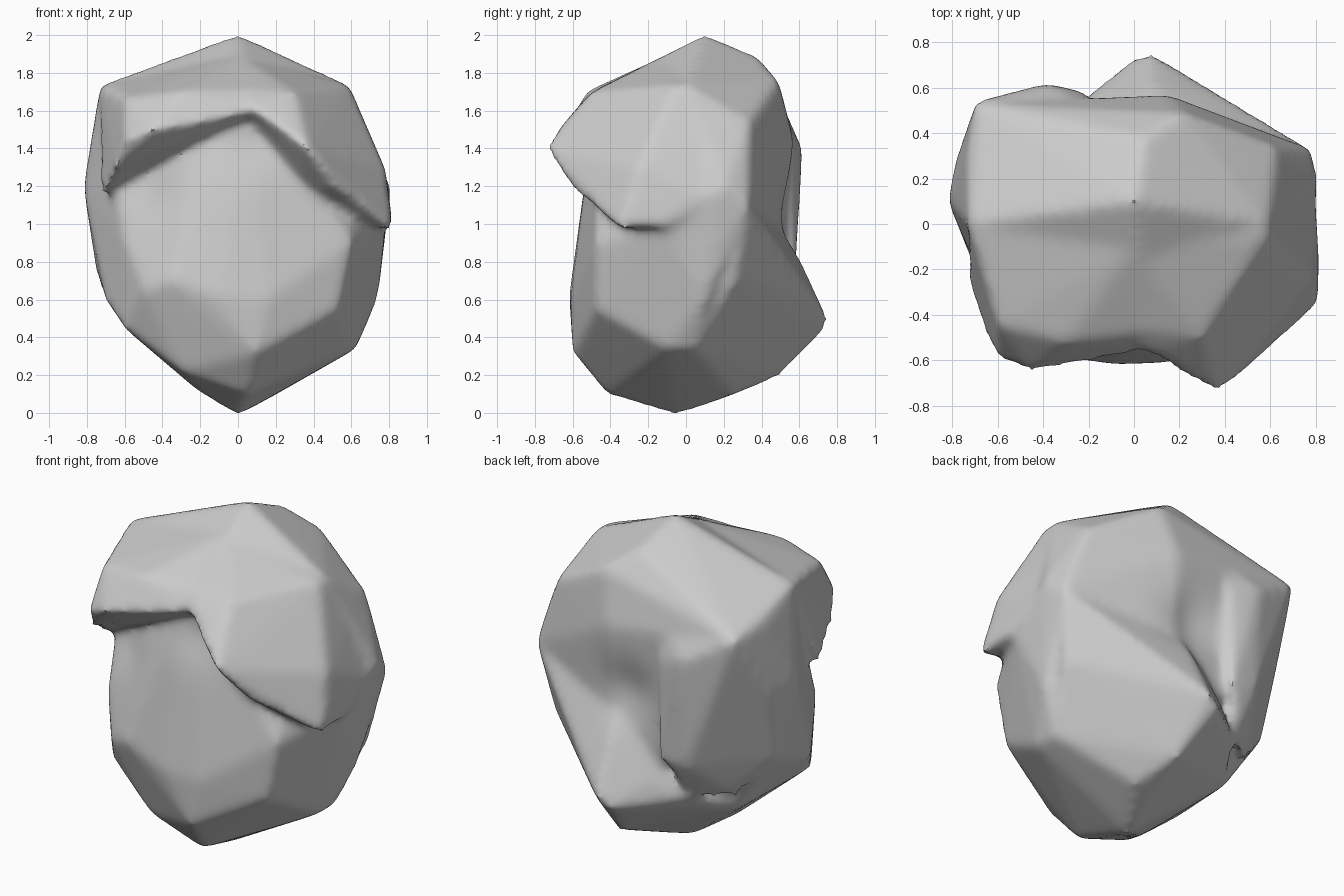
import bpy
import bmesh
import math
from mathutils import Vector

default_cube = bpy.data.objects.get("Cube")
if default_cube:
    bpy.data.objects.remove(default_cube, do_unlink=True)


def add_hull(bm, points):
    """Add one angular stone mass as the convex hull of its corner points."""
    corners = [bm.verts.new(p) for p in points]
    result = bmesh.ops.convex_hull(bm, input=corners, use_existing_faces=False)
    buried = {g for key in ("geom_interior", "geom_unused")
              for g in result[key] if isinstance(g, bmesh.types.BMVert)}
    loose = [v for v in buried if v.is_valid and not v.link_faces]
    bmesh.ops.delete(bm, geom=loose, context="VERTS")


# Main body: pointed top and bottom, bulging lower front, flat back
body = [
    (0, .1, 2.01), (.05, .38, 1.89), (.22, .49, 1.76), (.59, 0, 1.74),
    (.63, .34, 1.54), (.81, .2, 1.2), (.78, .33, 1.1), (.78, -.1, 1),
    (.74, .1, .6), (.62, .05, .34), (.62, -.1, .34), (.6, -.48, .9),
    (-.73, 0, 1.74), (-.7, .53, 1.58), (-.74, .3, 1.6), (-.82, .1, 1.2),
    (-.78, .3, 1.2), (-.75, .2, .75), (-.7, -.2, .6), (-.6, -.35, .45),
    (-.5, .2, .38), (.15, .57, 1.45), (.1, .5, .2), (.2, .25, .1),
    (0, -.05, -.01), (-.1, -.62, .62), (.15, -.61, .6), (-.35, -.58, .7),
    (.53, -.48, .55), (-.1, -.51, 1), (.3, -.5, 1), (-.6, -.4, .9),
    (-.5, -.51, .65), (.1, -.6, .32), (.05, -.42, .1), (-.3, -.42, .22),
    (-.25, -.46, 1.35), (0, -.1, 1.9), (.05, -.47, 1.72), (-.2, -.2, .11),
]

# Overhanging brow on the model's right
right_brow = [
    (-.45, -.65, 1.5), (-.6, -.59, 1.44), (-.25, -.58, 1.6), (-.65, -.5, 1.3),
    (-.73, -.25, 1.15), (-.73, 0, 1.74), (-.6, -.45, 1.67), (-.3, -.52, 1.71),
    (.1, -.56, 1.6), (.1, -.47, 1.71), (0, -.1, 1.9), (-.1, 0, 1.4),
]

# Larger overhanging brow on the model's left, with a slanting lower lip
left_brow = [
    (.37, -.75, 1.4), (.25, -.68, 1.5), (.05, -.57, 1.63), (.5, -.62, 1.21),
    (.82, -.35, .97), (.82, -.1, .98), (.8, .1, 1.15), (.65, .25, 1.54),
    (.59, -.05, 1.74), (.3, -.5, 1.7), (.05, -.47, 1.72), (.78, -.25, 1.3),
    (.2, -.1, 1.1), (.35, -.35, 1.1), (0, -.1, 1.9),
]

# Shoulder at the upper back, running down as a broad ridge
back_shoulder = [
    (-.7, .54, 1.58), (-.39, .62, 1.4), (-.22, .58, 1.35), (-.22, .58, .75),
    (-.4, .57, .75), (-.35, .45, .5), (-.55, .3, .5), (-.78, .3, 1.2),
    (-.75, .2, .75), (-.2, .52, 1.55), (-.3, 0, 1.3),
]

# Spur at the lower back
back_spur = [
    (.08, .755, .5), (0, .735, .44), (.1, .61, .72), (.1, .5, .2),
    (.62, .05, .34), (.78, .33, 1.1), (.72, .25, .7), (-.35, .45, .5),
    (-.15, .57, .6), (.1, .5, 1.05), (-.5, .2, .38), (0, 0, .5),
]

bm = bmesh.new()
for mass in (body, right_brow, left_brow, back_shoulder, back_spur):
    add_hull(bm, mass)
bmesh.ops.recalc_face_normals(bm, faces=bm.faces)
mesh = bpy.data.meshes.new("rock_masses")
bm.to_mesh(mesh)
bm.free()
rock = bpy.data.objects.new("rock", mesh)
bpy.context.collection.objects.link(rock)

# Fuse the masses into one weathered surface
fuse = rock.modifiers.new("fuse", "REMESH")
fuse.mode = "VOXEL"
fuse.voxel_size = 0.025
weather = rock.modifiers.new("weather", "SMOOTH")
weather.factor = 0.5
weather.iterations = 12
bpy.context.view_layer.update()
evaluated = rock.evaluated_get(bpy.context.evaluated_depsgraph_get())
surface = bpy.data.meshes.new_from_object(evaluated)
rock.modifiers.clear()
rock.data = surface
bpy.data.meshes.remove(mesh)

# Worn hollows: centre, radius, push
hollows = [
    ((.03, .55, 1.08), .18, (0, -.05, 0)),
    ((-.52, -.48, 1.2), .14, (0, .04, 0)),
    ((.05, -.47, 1.42), .15, (0, .04, .02)),
]
for vert in surface.vertices:
    start = vert.co.copy()
    for centre, radius, push in hollows:
        distance = (start - Vector(centre)).length / radius
        vert.co += Vector(push) * math.exp(-distance * distance)

# Stand the rock on the ground
ground = min(v.co.z for v in surface.vertices)
for vert in surface.vertices:
    vert.co.z -= ground

# Plain grey stone
stone = bpy.data.materials.new("grey_stone")
stone.use_nodes = True
colour = (0.6, 0.6, 0.6, 1)
stone.diffuse_color = colour
stone.node_tree.nodes["Principled BSDF"].inputs["Base Color"].default_value = colour
surface.materials.clear()
surface.materials.append(stone)

bpy.ops.object.select_all(action="DESELECT")
rock.select_set(True)
bpy.context.view_layer.objects.active = rock
bpy.ops.object.shade_smooth_by_angle(angle=math.radians(40))
